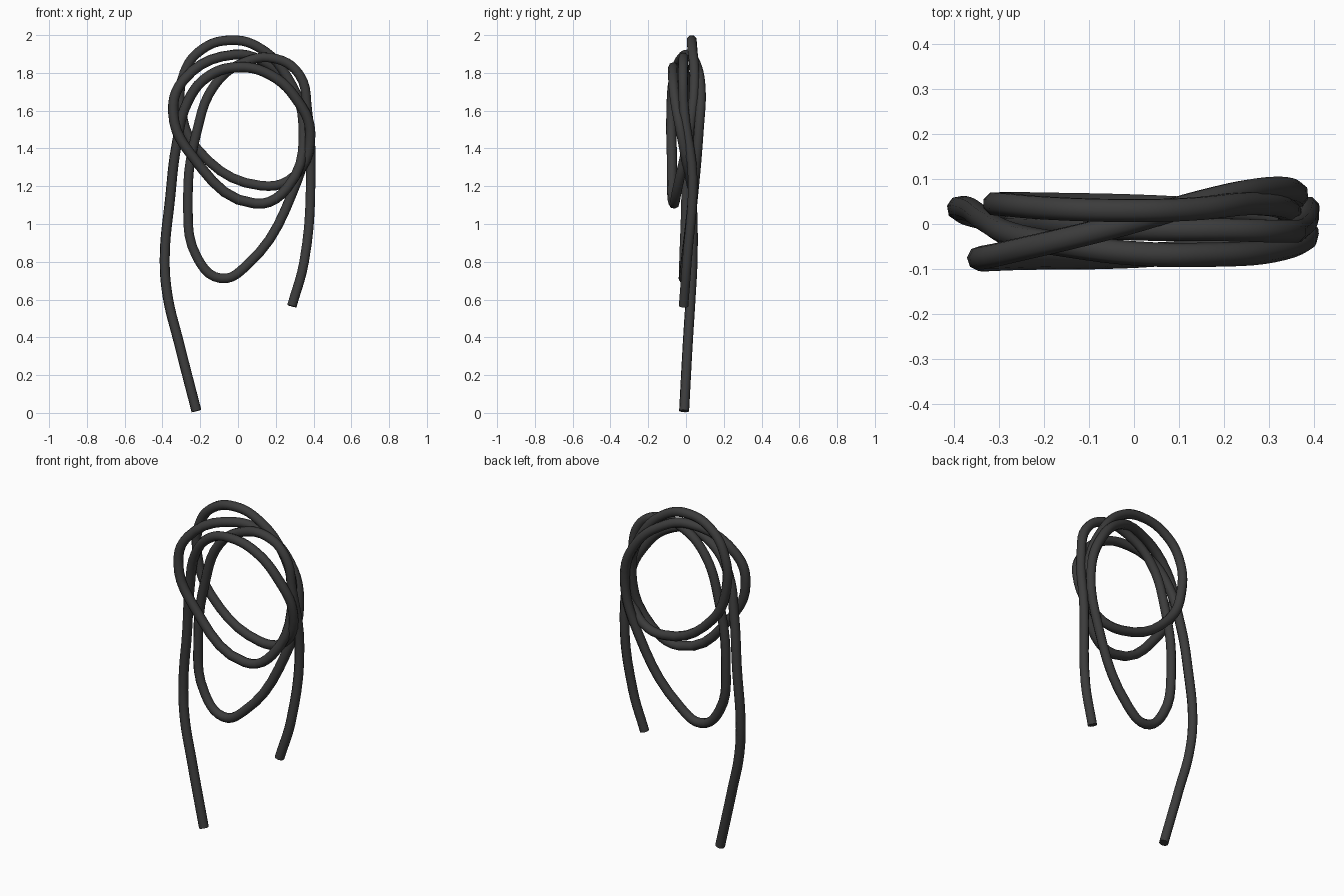
import bpy

# Centre line of the coiled cable (x, y, z), one row per pass
PATH = [
    # long free end, rising on the left, over the front loop
    (-.22, -.01, .01), (-.315, .01, .38), (-.373, .025, .62), (-.388, .035, .82), (-.36, .03, 1.13),
    (-.325, .005, 1.42), (-.265, -.025, 1.65), (-.16, -.045, 1.78), (0, -.065, 1.83),
    (.17, -.068, 1.79), (.31, -.058, 1.66), (.383, -.025, 1.48),
    # upper bottom, then up the left and over the tallest loop
    (.3, .02, 1.255), (.12, .035, 1.203), (-.21, .045, 1.39),
    (-.3, .045, 1.6), (-.285, .043, 1.8), (-.19, .035, 1.925), (-.04, .03, 1.973), (.11, .032, 1.935),
    (.26, .045, 1.78), (.345, .025, 1.53),
    # middle bottom, forward on the left and over the second loop
    (.26, -.045, 1.19), (.09, -.065, 1.108),
    (-.25, -.075, 1.37), (-.343, -.077, 1.59), (-.29, -.065, 1.76),
    (-.02, .0, 1.897), (.15, .05, 1.85), (.29, .078, 1.71), (.36, .068, 1.5),
    # long hanging loop
    (.29, .04, 1.17), (.04, -.005, .775), (-.09, -.013, .712),
    (-.215, -.01, .82), (-.265, 0, 1.13), (-.22, 0, 1.48), (-.12, -.005, 1.74), (.03, -.012, 1.855),
    # front top and short free end
    (.2, -.013, 1.875), (.325, -.016, 1.79), (.367, -.01, 1.6), (.385, .035, 1.25),
    (.35, .005, .8), (.285, -.013, .565),
]

mat = bpy.data.materials.new("dark grey rubber")
mat.diffuse_color = (0.045, 0.045, 0.045, 1)

# Sweep a round section along the smooth path
curve = bpy.data.curves.new("cable", 'CURVE')
curve.dimensions = '3D'
curve.resolution_u = 5
curve.bevel_depth = 0.027
curve.bevel_resolution = 2
curve.use_fill_caps = True
spline = curve.splines.new('BEZIER')
spline.bezier_points.add(len(PATH) - 1)
for p, co in zip(spline.bezier_points, PATH):
    p.co = co
    p.handle_left_type = p.handle_right_type = 'AUTO'

cable = bpy.data.objects.new("cable", curve)
bpy.context.collection.objects.link(cable)
curve.materials.append(mat)

# Make it a mesh, smooth along the tube and sharp at the cut ends
bpy.context.view_layer.objects.active = cable
cable.select_set(True)
bpy.ops.object.convert(target='MESH')
bpy.ops.object.shade_smooth_by_angle(angle=1.0)
